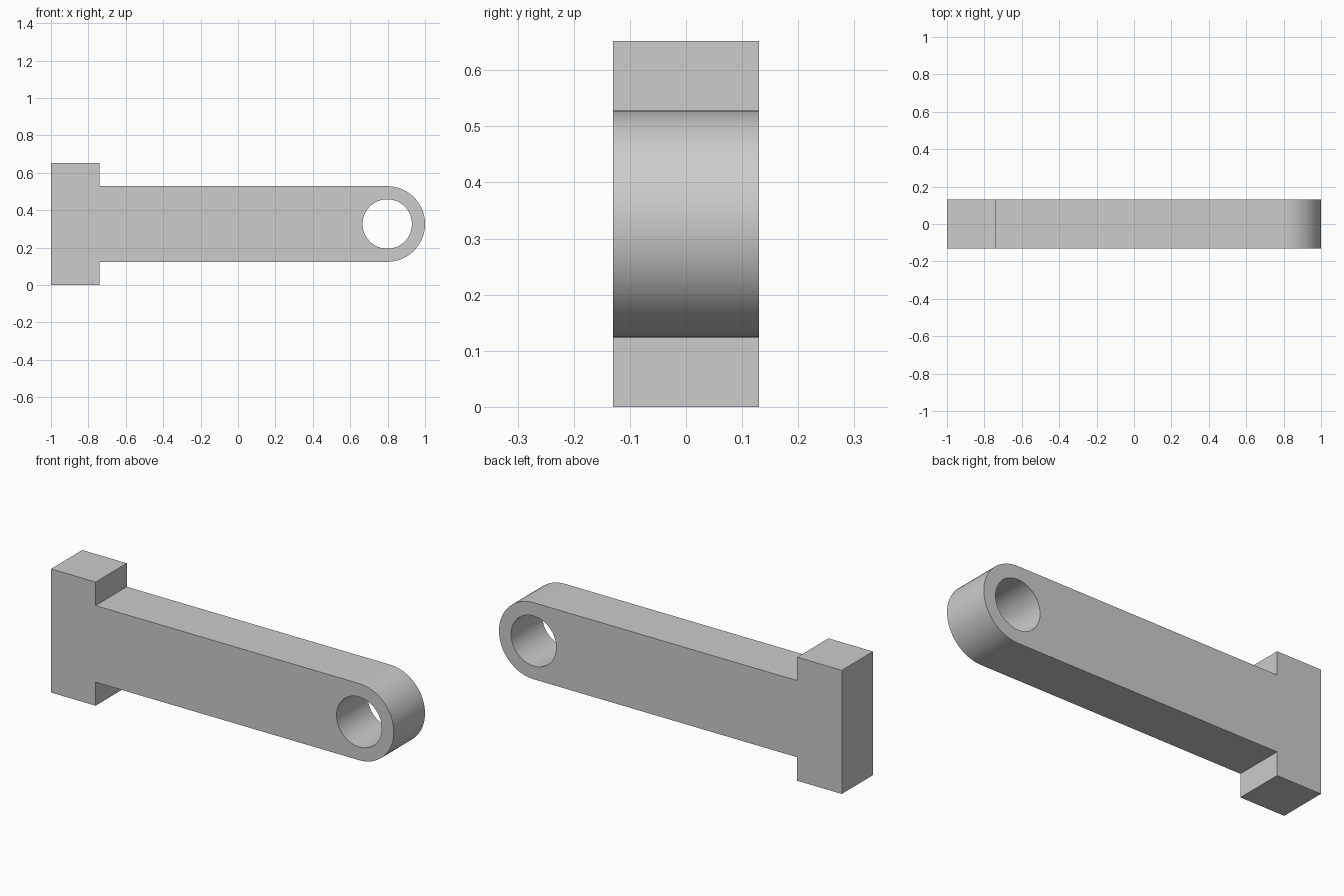
import bpy
import bmesh
from math import cos, sin, pi
from mathutils import Vector

default_cube = bpy.data.objects.get("Cube")
if default_cube:
    bpy.data.objects.remove(default_cube, do_unlink=True)

HALF_DEPTH = 0.13
HEIGHT = 0.652
MID = HEIGHT / 2
HEAD_X = -0.74
EYE_X = 0.798
ARM_R = 0.202
HOLE_R = 0.132
SEGMENTS = 64

# Plain grey material
grey = bpy.data.materials.new("grey")
grey.use_nodes = True
colour = (0.604, 0.604, 0.604, 1)
grey.diffuse_color = colour
grey.node_tree.nodes["Principled BSDF"].inputs["Base Color"].default_value = colour


def arc(radius, start, end, steps):
    angles = [start + (end - start) * i / steps for i in range(steps + 1)]
    return [(EYE_X + radius * cos(a), MID + radius * sin(a)) for a in angles]


def add_loop(bm, points):
    verts = [bm.verts.new((x, -HALF_DEPTH, z)) for x, z in points]
    return [bm.edges.new((v, verts[i - 1])) for i, v in enumerate(verts)]


# T-shaped head, straight arm and rounded eye share one outline
outline = [(HEAD_X, MID + ARM_R), (HEAD_X, HEIGHT), (-1, HEIGHT),
           (-1, 0), (HEAD_X, 0), (HEAD_X, MID - ARM_R)]
outline += arc(ARM_R, -pi / 2, pi / 2, SEGMENTS // 2)
hole = arc(HOLE_R, 0, 2 * pi, SEGMENTS)[:-1]

# Fill the outline around the pin hole and extrude it through the depth
bm = bmesh.new()
edges = add_loop(bm, outline) + add_loop(bm, hole)
bmesh.ops.triangle_fill(bm, edges=edges, use_beauty=True, normal=Vector((0, -1, 0)))
extruded = bmesh.ops.extrude_face_region(bm, geom=bm.faces[:], use_keep_orig=True)
moved = [g for g in extruded["geom"] if isinstance(g, bmesh.types.BMVert)]
bmesh.ops.translate(bm, verts=moved, vec=(0, 2 * HALF_DEPTH, 0))
bmesh.ops.recalc_face_normals(bm, faces=bm.faces[:])

mesh = bpy.data.meshes.new("t_head_link_arm")
bm.to_mesh(mesh)
bm.free()
mesh.materials.append(grey)
link = bpy.data.objects.new("t_head_link_arm", mesh)
bpy.context.collection.objects.link(link)

# Smooth the eye and hole while keeping the corners crisp
bpy.ops.object.select_all(action="DESELECT")
link.select_set(True)
bpy.context.view_layer.objects.active = link
bpy.ops.object.shade_smooth_by_angle(angle=pi / 6)
